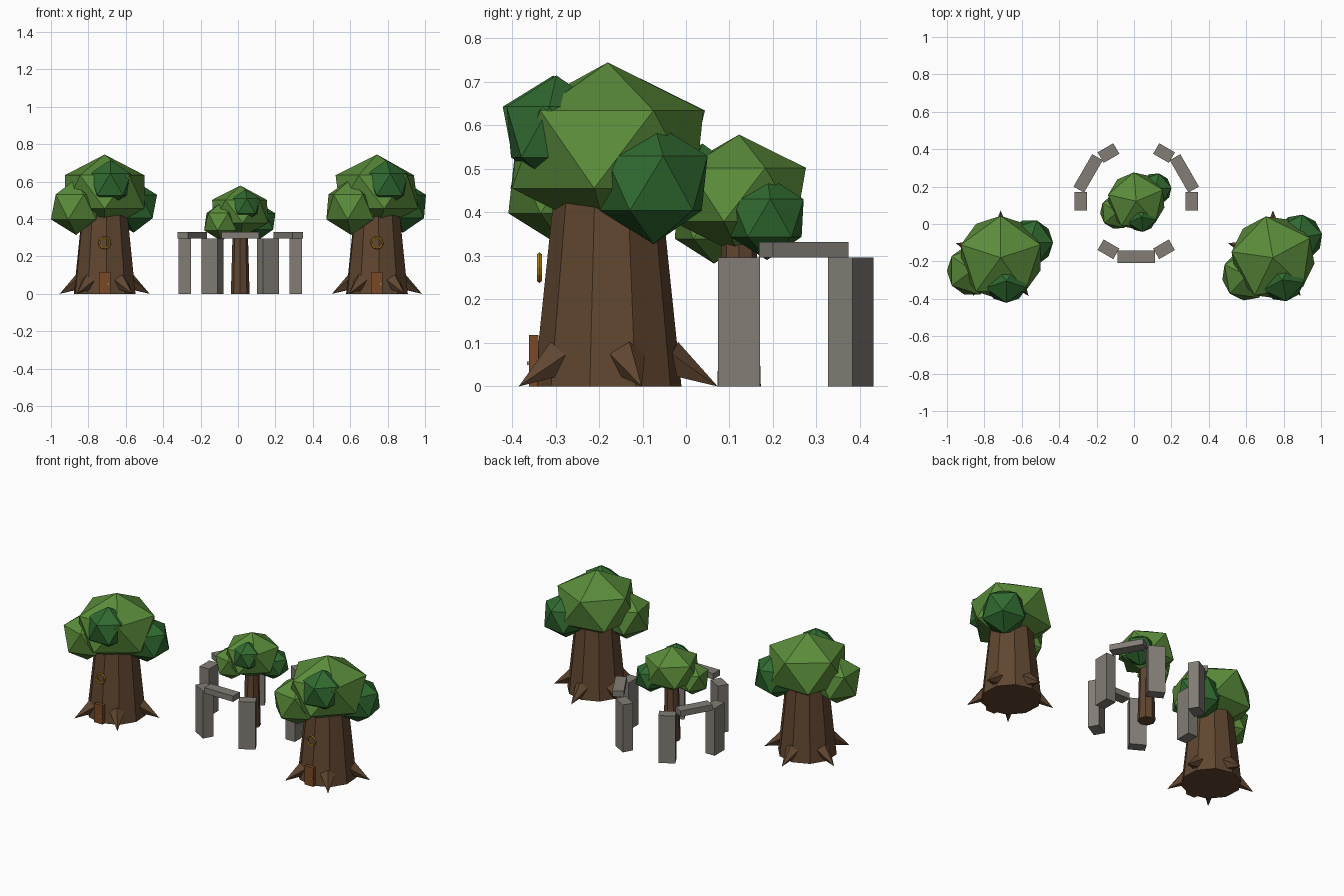
import bpy
import bmesh
from math import radians, sin, cos
from mathutils import Matrix, Vector

if "Cube" in bpy.data.objects:
    bpy.data.objects.remove(bpy.data.objects["Cube"])


def linear(v):
    v /= 255
    return v / 12.92 if v <= 0.04045 else ((v + 0.055) / 1.055) ** 2.4


def material(name, *rgb):
    m = bpy.data.materials.new(name)
    m.use_nodes = True
    color = [linear(c) for c in rgb] + [1]
    m.diffuse_color = color
    m.node_tree.nodes["Principled BSDF"].inputs["Base Color"].default_value = color
    return m


LEAF = material("light leaf green", 90, 140, 58)
DARK = material("dark leaf green", 48, 106, 48)
BARK = material("bark brown", 96, 70, 48)
DOOR = material("door wood", 122, 74, 38)
GOLD = material("wreath gold", 184, 134, 30)
METAL = material("knob grey", 150, 145, 135)
STONE = material("stone grey", 130, 125, 117)


def finish(name, bm, mat):
    mesh = bpy.data.meshes.new(name)
    bm.to_mesh(mesh)
    bm.free()
    mesh.materials.append(mat)
    obj = bpy.data.objects.new(name, mesh)
    bpy.context.collection.objects.link(obj)
    return obj


def box(name, center, size, mat, turn=0):
    bm = bmesh.new()
    bmesh.ops.create_cube(bm, size=1, matrix=Matrix.LocRotScale(
        center, Matrix.Rotation(radians(turn), 3, 'Z'), Vector(size)))
    return finish(name, bm, mat)


def cone(name, start, end, r1, r2, sides, mat, turn=0):
    start, end = Vector(start), Vector(end)
    axis = end - start
    spin = axis.to_track_quat('Z', 'Y').to_matrix().to_4x4()
    bm = bmesh.new()
    bmesh.ops.create_cone(
        bm, cap_ends=True, segments=sides, radius1=r1, radius2=r2,
        depth=axis.length, matrix=Matrix.Translation((start + end) / 2)
        @ spin @ Matrix.Rotation(radians(turn), 4, 'Z'))
    return finish(name, bm, mat)


# name, offset from trunk axis, radius, height squash, turn, colour
CLUMPS = [
    ("crown", (0, 0, 0.545), 0.25, 0.8, 90, LEAF),
    ("side_leaves", (-0.153, -0.07, 0.465), 0.15, 1, 0, LEAF),
    ("front_leaves", (0.03, -0.125, 0.585), 0.13, 1, -90, DARK),
    ("low_leaves", (0.155, 0.08, 0.467), 0.14, 1, 0, DARK),
]


def canopy(tree, x, y, scale, lift, turn):
    place = (Matrix.Translation((x, y, lift)) @ Matrix.Scale(scale, 4)
             @ Matrix.Rotation(radians(turn), 4, 'Z'))
    for name, offset, r, squash, spin, mat in CLUMPS:
        bm = bmesh.new()
        bmesh.ops.create_icosphere(
            bm, subdivisions=1, radius=r, matrix=place @ Matrix.Translation(offset)
            @ Matrix.Diagonal((1, 1, squash, 1)) @ Matrix.Rotation(radians(spin), 4, 'Z'))
        finish(f"{tree}_{name}", bm, mat)


def wreath(name, center, major, minor, around=12, tube=5):
    # Sweep a small ring of points around a circle facing the front
    bm = bmesh.new()
    rings = []
    for i in range(around):
        a = radians(360 * i / around)
        ring = []
        for j in range(tube):
            b = radians(360 * j / tube)
            d = major + minor * cos(b)
            ring.append(bm.verts.new(Vector(center) + Vector((d * cos(a), minor * sin(b), d * sin(a)))))
        rings.append(ring)
    for i in range(around):
        p, q = rings[i], rings[(i + 1) % around]
        for j in range(tube):
            k = (j + 1) % tube
            bm.faces.new((p[j], q[j], q[k], p[k]))
    bmesh.ops.recalc_face_normals(bm, faces=bm.faces)
    finish(name, bm, GOLD)


# Two large tree houses
for tree, x, turn in (("left_tree", 0.743, 10), ("right_tree", -0.713, 0)):
    y = -0.18
    cone(f"{tree}_trunk", (x, y, 0), (x, y, 0.43), 0.17, 0.125, 10, BARK, 4)
    for i in range(5):
        a = radians(90 + 72 * i)
        out = Vector((cos(a), sin(a), 0))
        base = Vector((x, y, 0.063)) + out * 0.14
        tip = Vector((x, y, 0)) + out * 0.253
        cone(f"{tree}_root_{i + 1}", base, tip, 0.045, 0, 5, BARK)
    box(f"{tree}_door", (x, -0.35, 0.059), (0.06, 0.022, 0.118), DOOR)
    box(f"{tree}_door_knob", (x + 0.02, -0.362, 0.053), (0.008, 0.006, 0.008), METAL)
    wreath(f"{tree}_wreath", (x, -0.337, 0.273), 0.029, 0.006)
    canopy(tree, x, y, 1, 0, turn)

# Small tree inside the stone circle
CX, CY = 0.012, 0.122
cone("small_tree_trunk", (CX, CY, 0), (CX, CY, 0.36), 0.05, 0.04, 8, BARK)
canopy("small_tree", CX, CY, 0.69, 0.065, 5)

# Stone circle: six uprights, three lintels over alternate gaps
RADIUS = 0.297
for i in range(6):
    a = radians(60 * i)
    box(f"standing_stone_{i + 1}", (CX + RADIUS * cos(a), CY + RADIUS * sin(a), 0.148),
        (0.065, 0.097, 0.296), STONE, 60 * i)
for i in range(3):
    deg = 30 + 120 * i
    a = radians(deg)
    box(f"lintel_stone_{i + 1}", (CX + RADIUS * cos(a), CY + RADIUS * sin(a), 0.314),
        (0.065, 0.2, 0.036), STONE, deg)
